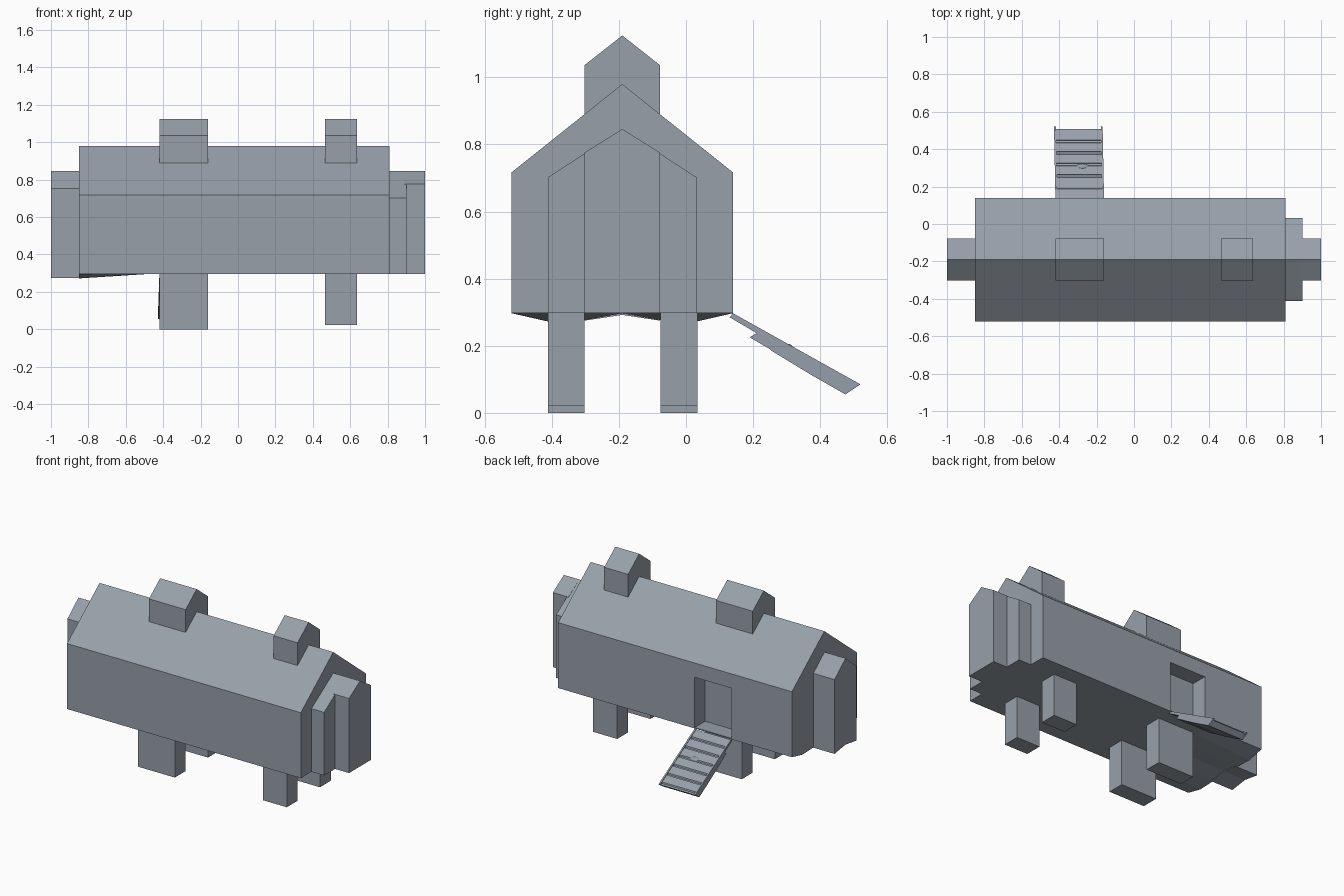
import bpy, bmesh, math

if "Cube" in bpy.data.objects:
    bpy.data.objects.remove(bpy.data.objects["Cube"])

grey = bpy.data.materials.new("slate grey")
grey.diffuse_color = (0.31, 0.35, 0.40, 1)
grey.use_nodes = True
grey.node_tree.nodes["Principled BSDF"].inputs["Base Color"].default_value = grey.diffuse_color

CY = -0.19  # y of the ridge line


def finish(name, bm):
    bmesh.ops.recalc_face_normals(bm, faces=bm.faces)
    me = bpy.data.meshes.new(name)
    bm.to_mesh(me)
    bm.free()
    me.materials.append(grey)
    ob = bpy.data.objects.new(name, me)
    bpy.context.collection.objects.link(ob)
    return ob


def loft(name, sections):
    """sections: list of (x, [(y, z), ...]) with equal point counts."""
    bm = bmesh.new()
    rings = [[bm.verts.new((x, y, z)) for y, z in pts] for x, pts in sections]
    n = len(rings[0])
    for a, b in zip(rings, rings[1:]):
        for i in range(n):
            j = (i + 1) % n
            bm.faces.new((a[i], a[j], b[j], b[i]))
    bm.faces.new(rings[0])
    bm.faces.new(rings[-1])
    return finish(name, bm)


def house(half, bottom, eave, ridge):
    return [(CY - half, bottom), (CY + half, bottom), (CY + half, eave),
            (CY, ridge), (CY - half, eave)]


def prism(name, x0, x1, pts):
    return loft(name, [(x0, pts), (x1, pts)])


def box(name, x0, x1, y0, y1, z0, z1):
    return prism(name, x0, x1, [(y0, z0), (y1, z0), (y1, z1), (y0, z1)])


# Main gabled body, its underside rippling down towards the left end
def body_section(sag):
    depth = [0, 1, 0.8, 0, 0.8, 1, 0]
    low = [(CY - 0.33 + 0.11 * i, 0.297 - sag * d) for i, d in enumerate(depth)]
    return low + [(CY + 0.33, 0.717), (CY, 0.98), (CY - 0.33, 0.717)]


body = loft("body", [(-0.85, body_section(0.025)), (-0.46, body_section(0)),
                     (0.81, body_section(0))])

# Doorway recess in the back wall
cutter = box("door_cutter", -0.42, -0.16, 0.035, 0.2, 0.303, 0.625)
cutter.hide_render = True
mod = body.modifiers.new("doorway", "BOOLEAN")
mod.operation = "DIFFERENCE"
mod.solver = "EXACT"
mod.object = cutter
bpy.context.view_layer.objects.active = body
bpy.ops.object.modifier_apply(modifier=mod.name)
bpy.data.objects.remove(cutter)

# Stepped right end and narrow left end
prism("right_step_wide", 0.80, 0.90, house(0.222, 0.297, 0.702, 0.846))
prism("right_step_narrow", 0.89, 1.0, house(0.112, 0.297, 0.776, 0.846))
tail = [(CY - 0.112, 0.275), (CY, 0.292), (CY + 0.112, 0.275),
        (CY + 0.112, 0.752), (CY, 0.846), (CY - 0.112, 0.752)]
prism("left_step", -1.0, -0.84, tail)

# Gabled roof turrets and the pair of legs beneath each
for side, x0, x1, foot in (("left", -0.42, -0.16, 0.0), ("right", 0.465, 0.635, 0.022)):
    prism(side + "_turret", x0, x1, house(0.113, 0.84, 1.036, 1.125))
    box(side + "_front_leg", x0, x1, -0.412, -0.302, foot, 0.305)
    box(side + "_back_leg", x0, x1, -0.076, 0.034, foot, 0.305)

# Ramp: side rails with slatted treads between them
under = [(0.475, 0.055), (0.37, 0.115), (0.255, 0.185), (0.25, 0.19),
         (0.19, 0.225), (0.21, 0.238), (0.13, 0.285)]
rail = [(0.14, 0.297), (0.52, 0.085)] + under


def on_slope(y, drop):
    return (y, 0.297 - (y - 0.14) * 0.558 - drop)


treads = []
STEPS = 6
for i in range(STEPS):
    a = 0.14 + 0.37 * i / STEPS
    b = 0.14 + 0.37 * (i + 1) / STEPS
    treads += [on_slope(a, 0.004), on_slope(b - 0.014, 0.004),
               on_slope(b - 0.012, 0.012), on_slope(b - 0.002, 0.012)]
for name, off, x0, x1, pts in (("ramp_rail_left", 0, -0.42, -0.41, rail),
                               ("ramp_rail_right", 0, -0.17, -0.16, rail),
                               ("ramp_treads", 0, -0.41, -0.17, treads + under)):
    ob = prism(name, x0, x1, pts)
    for v in ob.data.vertices:  # slight sideways drift towards the foot
        v.co.x -= 0.02 * (v.co.y - 0.13)

# Small knob set in the ramp
bm = bmesh.new()
bmesh.ops.create_uvsphere(bm, u_segments=16, v_segments=8, radius=1)
for v in bm.verts:
    v.co = (-0.275 + v.co.x * 0.04, 0.303 + v.co.y * 0.018, 0.188 + v.co.z * 0.018)
finish("ramp_knob", bm)
